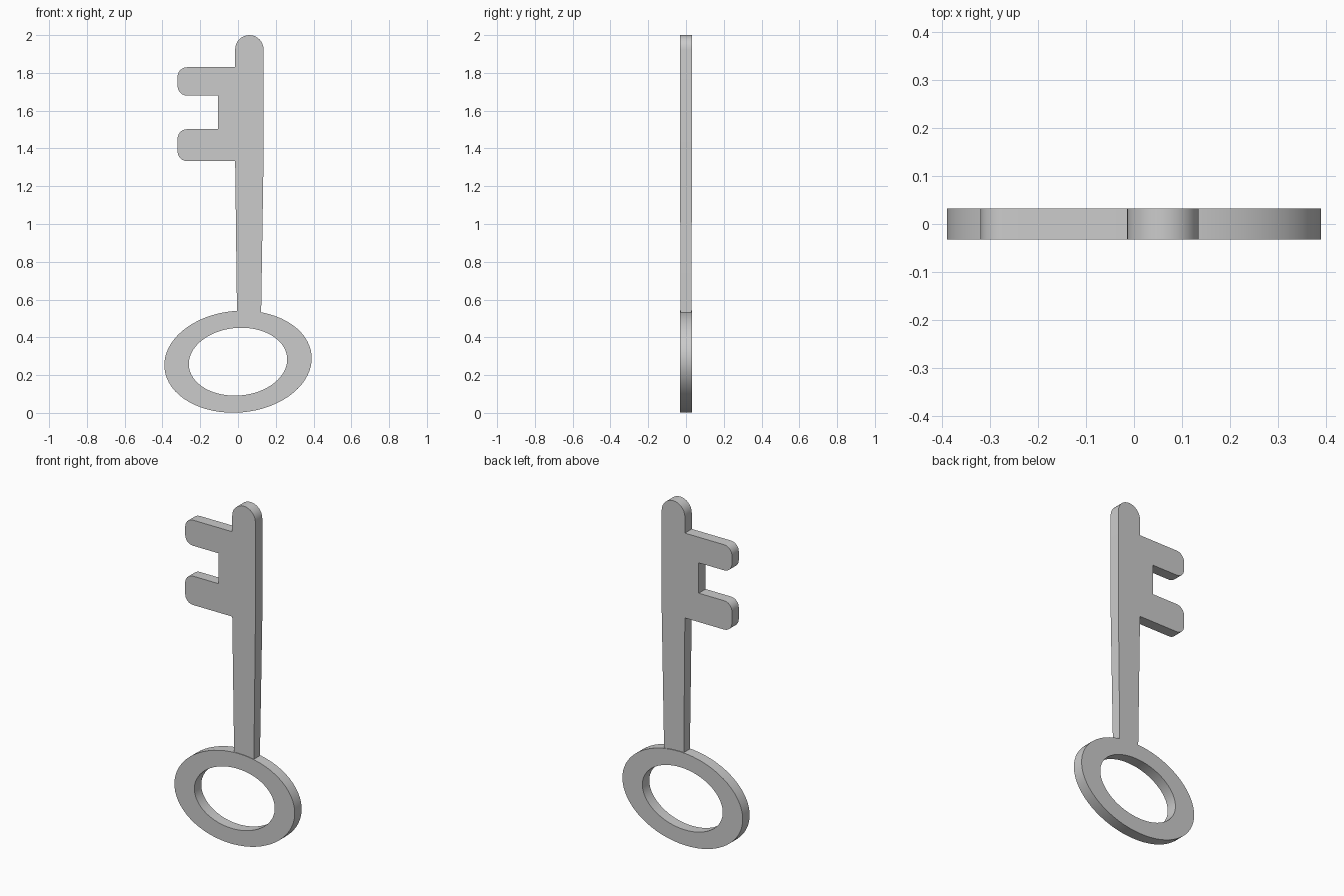
import bpy, bmesh
from math import sin, cos, pi, radians
from mathutils import Vector

if "Cube" in bpy.data.objects:
    bpy.data.objects.remove(bpy.data.objects["Cube"])

HALF = 0.032  # half thickness of the plate


def finish(bm, name):
    bmesh.ops.recalc_face_normals(bm, faces=bm.faces)
    mesh = bpy.data.meshes.new(name)
    bm.to_mesh(mesh)
    bm.free()
    obj = bpy.data.objects.new(name, mesh)
    bpy.context.collection.objects.link(obj)
    bpy.ops.object.select_all(action='DESELECT')
    obj.select_set(True)
    bpy.context.view_layer.objects.active = obj
    bpy.ops.object.shade_smooth_by_angle(angle=radians(35))
    return obj


def arc(cx, cz, rx, rz, start, end, steps):
    angles = [radians(start + (end - start) * i / steps) for i in range(steps + 1)]
    return [(cx + rx * cos(a), cz + rz * sin(a)) for a in angles]


def tooth(left, right, low, high, r=0.05):
    # upper edge, two rounded corners, lower edge
    return ([(right[0], high)]
            + arc(left + r, high - r, r, r, 90, 180, 6)
            + arc(left + r, low + r, r, r, 180, 270, 6)
            + [(right[1], low)])


# Handle: slightly tilted elliptical ring
def handle(segments=64, tilt=radians(5)):
    bm = bmesh.new()
    loops = []
    for rx, rz, y in ((0.391, 0.269, -HALF), (0.391, 0.269, HALF),
                      (0.261, 0.179, HALF), (0.261, 0.179, -HALF)):
        loop = []
        for i in range(segments):
            a = 2 * pi * i / segments
            x, z = rx * cos(a), rz * sin(a)
            loop.append(bm.verts.new((x * cos(tilt) - z * sin(tilt), y,
                                      0.271 + x * sin(tilt) + z * cos(tilt))))
        loops.append(loop)
    for k in range(4):
        a, b = loops[k], loops[(k + 1) % 4]
        for i in range(segments):
            j = (i + 1) % segments
            bm.faces.new((a[i], a[j], b[j], b[i]))
    return finish(bm, "handle_ring")


# Blade with rounded tip and two teeth, then the tapering shaft below it
def blade_and_shaft():
    profile = (arc(0.06, 1.925, 0.075, 0.075, 0, 180, 16)
               + tooth(-0.32, (-0.015, -0.105), 1.68, 1.83)
               + tooth(-0.32, (-0.105, -0.015), 1.333, 1.502)
               + [(0.135, 1.333)])
    bm = bmesh.new()
    front = [bm.verts.new((x, -HALF, z)) for x, z in profile]
    back = [bm.verts.new((x, HALF, z)) for x, z in profile]
    n = len(profile)
    bm.faces.new(front)
    bm.faces.new(back[::-1])
    # side walls, left open where the shaft joins
    for i in range(n):
        j = (i + 1) % n
        if i != n - 2:
            bm.faces.new((front[i], front[j], back[j], back[i]))
    top = [front[-2], front[-1], back[-1], back[-2]]
    low = [bm.verts.new(p) for p in ((-0.005, -0.028, 0.50), (0.122, -0.028, 0.50),
                                     (0.122, 0.028, 0.50), (-0.005, 0.028, 0.50))]
    for i in range(4):
        j = (i + 1) % 4
        bm.faces.new((top[i], top[j], low[j], low[i]))
    bm.faces.new(low)
    return finish(bm, "blade_and_shaft")


handle()
blade_and_shaft()
